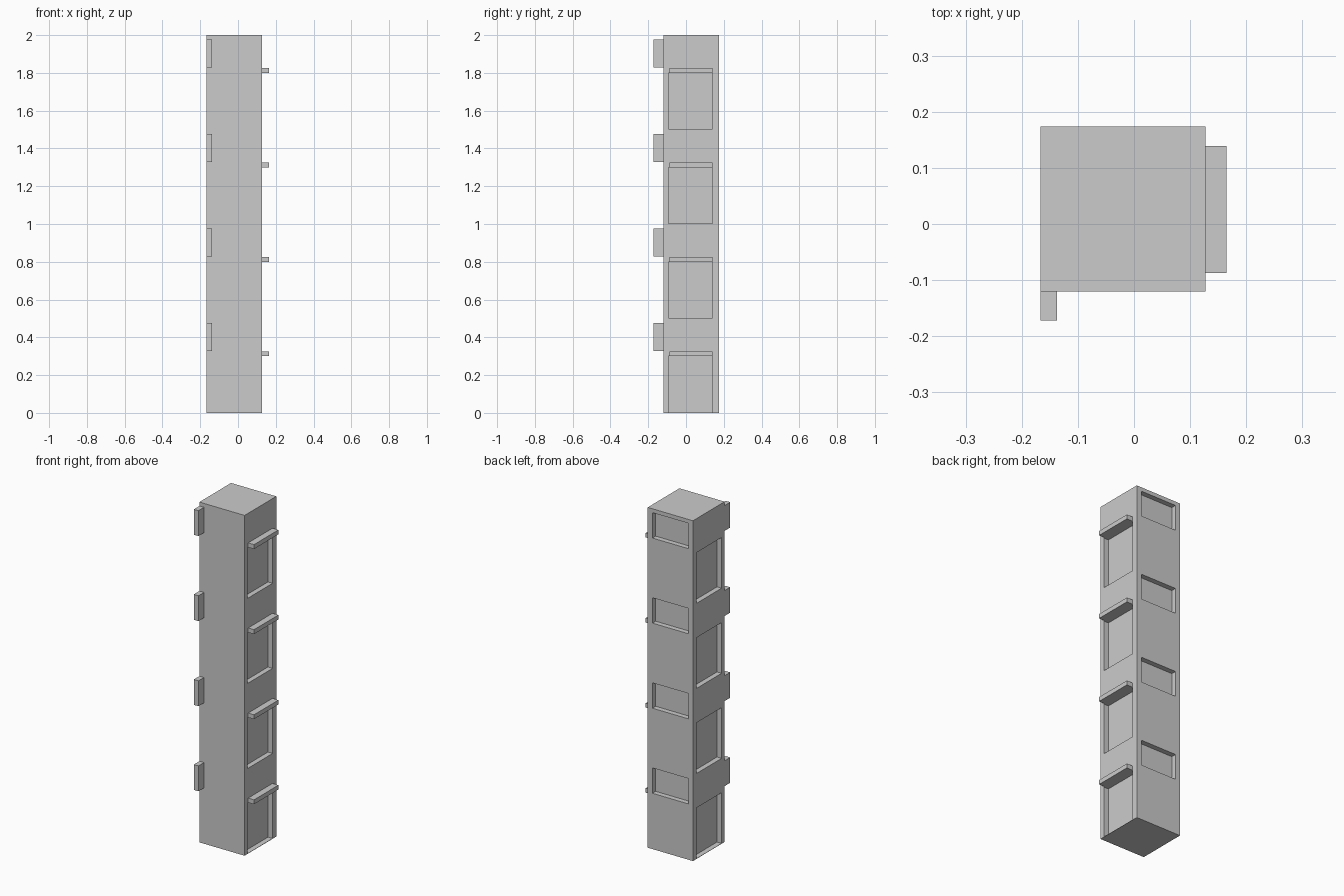
import bpy, bmesh
from mathutils import Matrix, Vector

if "Cube" in bpy.data.objects:
    bpy.data.objects.remove(bpy.data.objects["Cube"])

FLOORS, STEP = 4, 0.5
X0, X1 = -0.167, 0.127       # tower walls
Y0, Y1 = -0.12, 0.174
DEPTH = 0.03                 # recess depth
OVER = 0.02                  # cutter overshoot


def boxes_object(name, boxes):
    """One object made of axis-aligned boxes given as (min corner, max corner)."""
    bm = bmesh.new()
    for lo, hi in boxes:
        lo, hi = Vector(lo), Vector(hi)
        mat = Matrix.Translation((lo + hi) / 2) @ Matrix.Diagonal((*(hi - lo), 1))
        bmesh.ops.create_cube(bm, size=1, matrix=mat)
    mesh = bpy.data.meshes.new(name)
    bm.to_mesh(mesh)
    bm.free()
    obj = bpy.data.objects.new(name, mesh)
    bpy.context.collection.objects.link(obj)
    return obj


# Main shaft
tower = boxes_object("tower", [((X0, Y0, 0), (X1, Y1, 2))])

cuts = []
for i in range(FLOORS):
    z = i * STEP
    # Door recesses on the right and left walls
    for xa, xb in ((X1 - DEPTH, X1 + OVER), (X0 - OVER, X0 + DEPTH)):
        cuts.append(((xa, -0.092, z + 0.002), (xb, 0.14, z + 0.3)))
    # Window recess on the back wall
    cuts.append(((-0.137, Y1 - DEPTH, z + 0.328), (0.096, Y1 + OVER, z + 0.477)))

    # Canopy over the right door
    boxes_object(f"door_canopy_{i + 1}",
                 [((X1, -0.087, z + 0.3), (0.165, 0.139, z + 0.326))])
    # Sign panel projecting from the front left corner
    boxes_object(f"side_panel_{i + 1}",
                 [((X0, -0.172, z + 0.328), (-0.137, Y0, z + 0.477))])

# Cut all recesses at once
cutter = boxes_object("recess_cutter", cuts)
cutter.hide_render = True
cutter.display_type = 'WIRE'
mod = tower.modifiers.new("recesses", 'BOOLEAN')
mod.operation = 'DIFFERENCE'
mod.solver = 'EXACT'
mod.object = cutter
